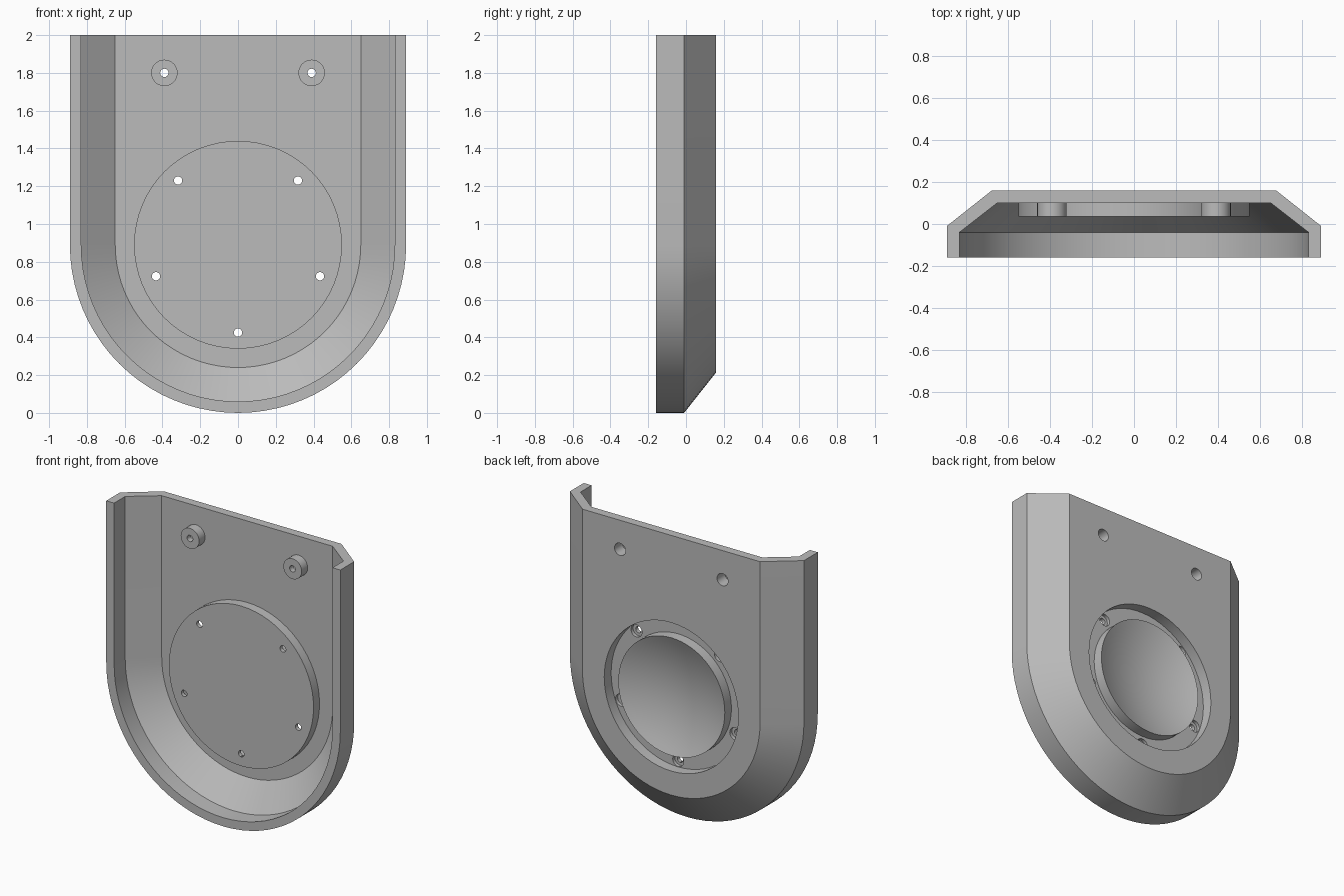
import bpy, bmesh, math
from mathutils import Vector

cube = bpy.data.objects.get("Cube")
if cube:
    bpy.data.objects.remove(cube, do_unlink=True)

grey = bpy.data.materials.new("plain grey")
grey.use_nodes = True
colour = (0.5, 0.5, 0.5, 1)
grey.diffuse_color = colour
grey.node_tree.nodes["Principled BSDF"].inputs["Base Color"].default_value = colour

CENTRE = 0.89          # height of the round end's centre
BACK, FLOOR, PAD = 0.16, 0.10, 0.035


def finish(bm, name):
    bmesh.ops.recalc_face_normals(bm, faces=bm.faces)
    mesh = bpy.data.meshes.new(name)
    bm.to_mesh(mesh)
    bm.free()
    mesh.materials.append(grey)
    obj = bpy.data.objects.new(name, mesh)
    bpy.context.collection.objects.link(obj)
    return obj


def arch_solid(name, sections, top, steps=40):
    """Loft U-shaped outlines, each given as (radius, y)."""
    bm = bmesh.new()
    rings = []
    for r, y in sections:
        pts = [(r, y, top)]
        for i in range(steps + 1):
            a = -math.pi * i / steps
            pts.append((r * math.cos(a), y, CENTRE + r * math.sin(a)))
        pts.append((-r, y, top))
        rings.append([bm.verts.new(p) for p in pts])
    for low, high in zip(rings, rings[1:]):
        for i in range(len(low)):
            j = (i + 1) % len(low)
            bm.faces.new((low[i], low[j], high[j], high[i]))
    bm.faces.new(rings[0])
    bm.faces.new(rings[-1])
    return finish(bm, name)


def lathe(name, profile, x, z, steps=48):
    """Turn a (radius, y) profile about an axis running front to back."""
    bm = bmesh.new()
    verts = [bm.verts.new((x + r, y, z)) for r, y in profile]
    edges = [bm.edges.new(pair) for pair in zip(verts, verts[1:])]
    bmesh.ops.spin(bm, geom=verts + edges, cent=(x, 0, z), axis=(0, 1, 0),
                   angle=math.tau, steps=steps)
    bmesh.ops.remove_doubles(bm, verts=bm.verts, dist=0.0001)
    return finish(bm, name)


def rod(name, r, y0, y1, x, z, steps=24):
    return lathe(name, [(0, y0), (r, y0), (r, y1), (0, y1)], x, z, steps)


def combine(target, tool, operation):
    mod = target.modifiers.new("combine", "BOOLEAN")
    mod.operation = operation
    mod.solver = "EXACT"
    mod.object = tool
    bpy.context.view_layer.objects.active = target
    bpy.ops.object.modifier_apply(modifier=mod.name)
    bpy.data.objects.remove(tool, do_unlink=True)


# Tray with bevelled back, open at the front and top
shell = arch_solid("housing_shell", [(0.89, -BACK), (0.89, -0.01), (0.675, BACK)], 2)
combine(shell, arch_solid("hollow", [(0.83, -0.3), (0.83, -0.04), (0.65, FLOOR)], 2.2),
        "DIFFERENCE")

# Round pad and two screw bosses on the inner floor
combine(shell, rod("round_pad", 0.55, PAD, FLOOR + 0.02, 0, CENTRE, 64), "UNION")
bosses = [(side * 0.39, 1.8) for side in (-1, 1)]
for x, z in bosses:
    combine(shell, rod("screw_boss", 0.07, PAD, FLOOR + 0.02, x, z, 32), "UNION")

# Ring groove around a shallow dish on the back
rim, rim_y, depth = 0.405, 0.157, 0.085
dish = [(rim * i / 10, rim_y - depth * (1 - (i / 10) ** 2)) for i in range(11)]
groove = [(rim, 0.085), (0.51, 0.085), (0.51, 0.25), (0, 0.25)]
combine(shell, lathe("dish_and_groove", dish + groove, 0, CENTRE, 64), "DIFFERENCE")

# Stepped screw holes: five around the pad, two in the bosses
ring = [(0.465 * math.cos(math.radians(a)), CENTRE + 0.465 * math.sin(math.radians(a)))
        for a in (-90, -21, 47, 133, 201)]
for spots, seat in ((ring, 0.062), (bosses, 0.075)):
    for x, z in spots:
        stepped = [(0, -0.1), (0.022, -0.1), (0.022, seat), (0.042, seat),
                   (0.042, 0.25), (0, 0.25)]
        combine(shell, lathe("screw_hole", stepped, x, z, 24), "DIFFERENCE")

# Smooth curves, sharp edges
bpy.ops.object.select_all(action="DESELECT")
shell.select_set(True)
bpy.context.view_layer.objects.active = shell
bpy.ops.object.shade_smooth_by_angle(angle=math.radians(25))
